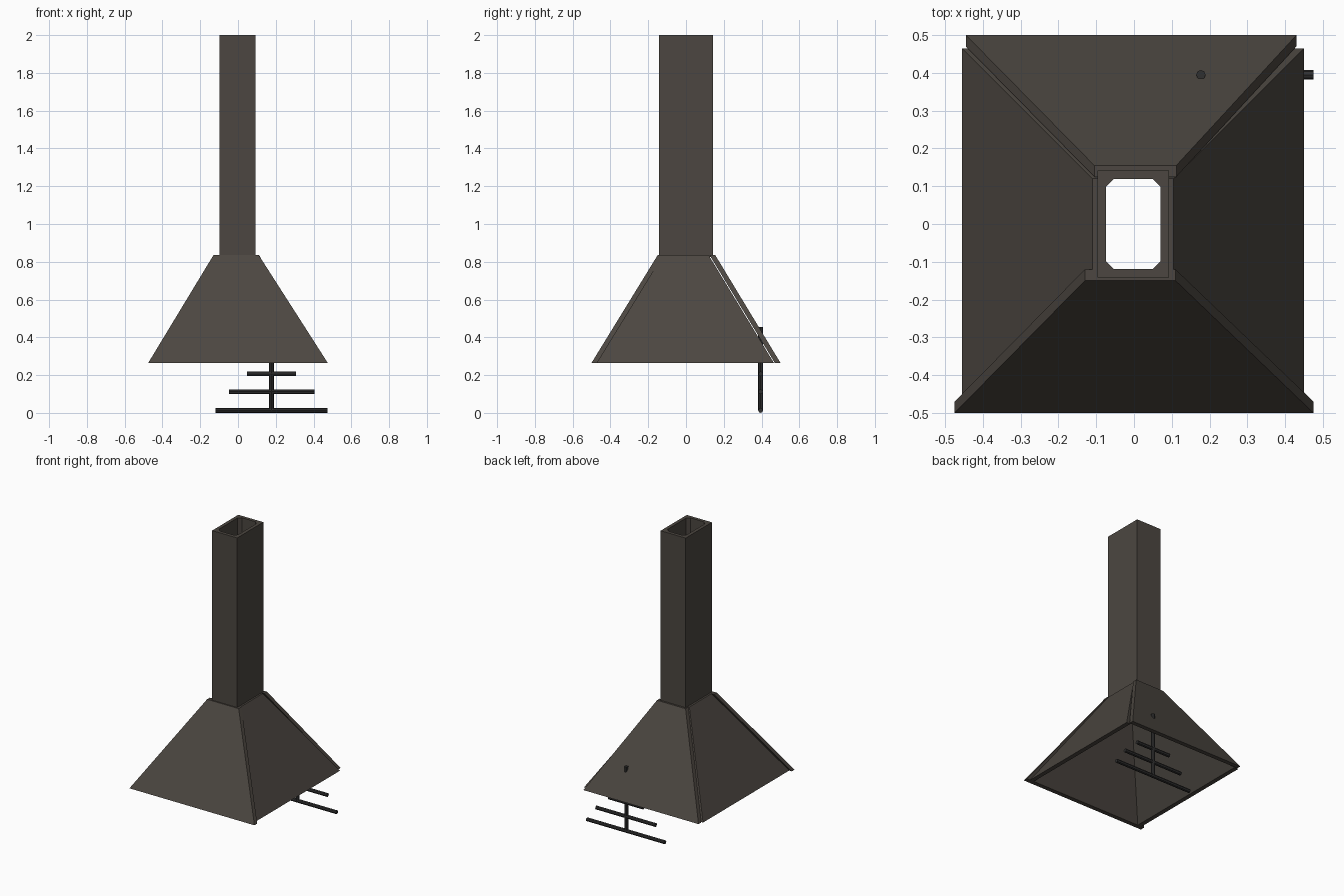
import bpy, bmesh, math
from mathutils import Vector

if "Cube" in bpy.data.objects:
    bpy.data.objects.remove(bpy.data.objects["Cube"])

def material(name, rgb):
    m = bpy.data.materials.new(name)
    m.diffuse_color = (*rgb, 1)
    m.use_nodes = True
    m.node_tree.nodes["Principled BSDF"].inputs["Base Color"].default_value = m.diffuse_color
    return m

STEEL = material("warm dark steel", (0.072, 0.062, 0.052))
IRON = material("black iron", (0.03, 0.03, 0.03))

def make_object(name, bm, mat):
    bmesh.ops.recalc_face_normals(bm, faces=bm.faces)
    me = bpy.data.meshes.new(name)
    bm.to_mesh(me)
    bm.free()
    me.materials.append(mat)
    ob = bpy.data.objects.new(name, me)
    bpy.context.collection.objects.link(ob)
    return ob

def bridge(bm, a, b):
    """Join two closed rings of vertices with quads."""
    for i in range(len(a)):
        j = (i + 1) % len(a)
        bm.faces.new((a[i], a[j], b[j], b[i]))

# Hood: four sloping slabs cut flat at the top and bottom
Z0, Z1, THICK = 0.265, 0.835, 0.03

def hood_panel(name, axis, side, bottom, top):
    """bottom/top = (distance out, low end, high end) along the panel."""
    bm = bmesh.new()
    rings = []
    for inset in (0, THICK):
        ring = []
        for (d, lo, hi), z in ((bottom, Z0), (top, Z1)):
            ends = (lo, hi) if z == Z0 else (hi, lo)
            for e in ends:
                out = side * (d - inset)
                ring.append(bm.verts.new((out, e, z) if axis == 'x' else (e, out, z)))
        rings.append(ring)
        bm.faces.new(ring)
    bridge(bm, *rings)
    make_object(name, bm, STEEL)

hood_panel("hood_front", 'y', -1, (0.50, -0.475, 0.475), (0.15, -0.13, 0.11))
hood_panel("hood_back", 'y', 1, (0.50, -0.445, 0.43), (0.155, -0.105, 0.112))
hood_panel("hood_left", 'x', -1, (0.455, -0.47, 0.465), (0.11, -0.12, 0.12))
hood_panel("hood_right", 'x', 1, (0.45, -0.47, 0.465), (0.105, -0.12, 0.12))

# Chimney: square tube with chamfered inner corners
def chimney():
    bm = bmesh.new()
    cx, hx, hy, wall, ch = -0.002, 0.095, 0.142, 0.023, 0.02
    corners = [(-1, -1), (1, -1), (1, 1), (-1, 1)]
    levels = []
    for z in (0.825, 2.0):
        outer = [bm.verts.new((cx + sx * hx, sy * hy, z)) for sx, sy in corners]
        inner = []
        for k, (sx, sy) in enumerate(corners):
            ix, iy = hx - wall, hy - wall
            pair = [(cx + sx * ix, sy * (iy - ch)), (cx + sx * (ix - ch), sy * iy)]
            if k % 2:
                pair.reverse()
            inner += [bm.verts.new((*p, z)) for p in pair]
        # flat rim: quads along the sides, triangles at the corners
        for k in range(4):
            n = (k + 1) % 4
            bm.faces.new((outer[k], outer[n], inner[2 * n], inner[2 * k + 1]))
            bm.faces.new((outer[k], inner[2 * k + 1], inner[2 * k]))
        levels.append((outer, inner))
    bridge(bm, levels[0][0], levels[1][0])
    bridge(bm, levels[0][1], levels[1][1])
    make_object("chimney", bm, STEEL)

chimney()

# Grate: an upright rod carrying three cross bars
def rod(name, start, end, r=0.0125):
    a, b = Vector(start), Vector(end)
    bm = bmesh.new()
    bmesh.ops.create_cone(bm, cap_ends=True, segments=8, radius1=r, radius2=r,
                          depth=(b - a).length)
    ob = make_object(name, bm, IRON)
    ob.location = (a + b) / 2
    ob.rotation_euler = (b - a).to_track_quat('Z', 'Y').to_euler()

RY = 0.395
rod("upright_rod", (0.177, RY, 0.012), (0.177, RY, 0.455))
for label, z, x0, x1 in (("lower", 0.0125, -0.118, 0.475),
                         ("middle", 0.112, -0.047, 0.405),
                         ("upper", 0.207, 0.047, 0.308)):
    rod(label + "_cross_bar", (x0, RY, z), (x1, RY, z))
